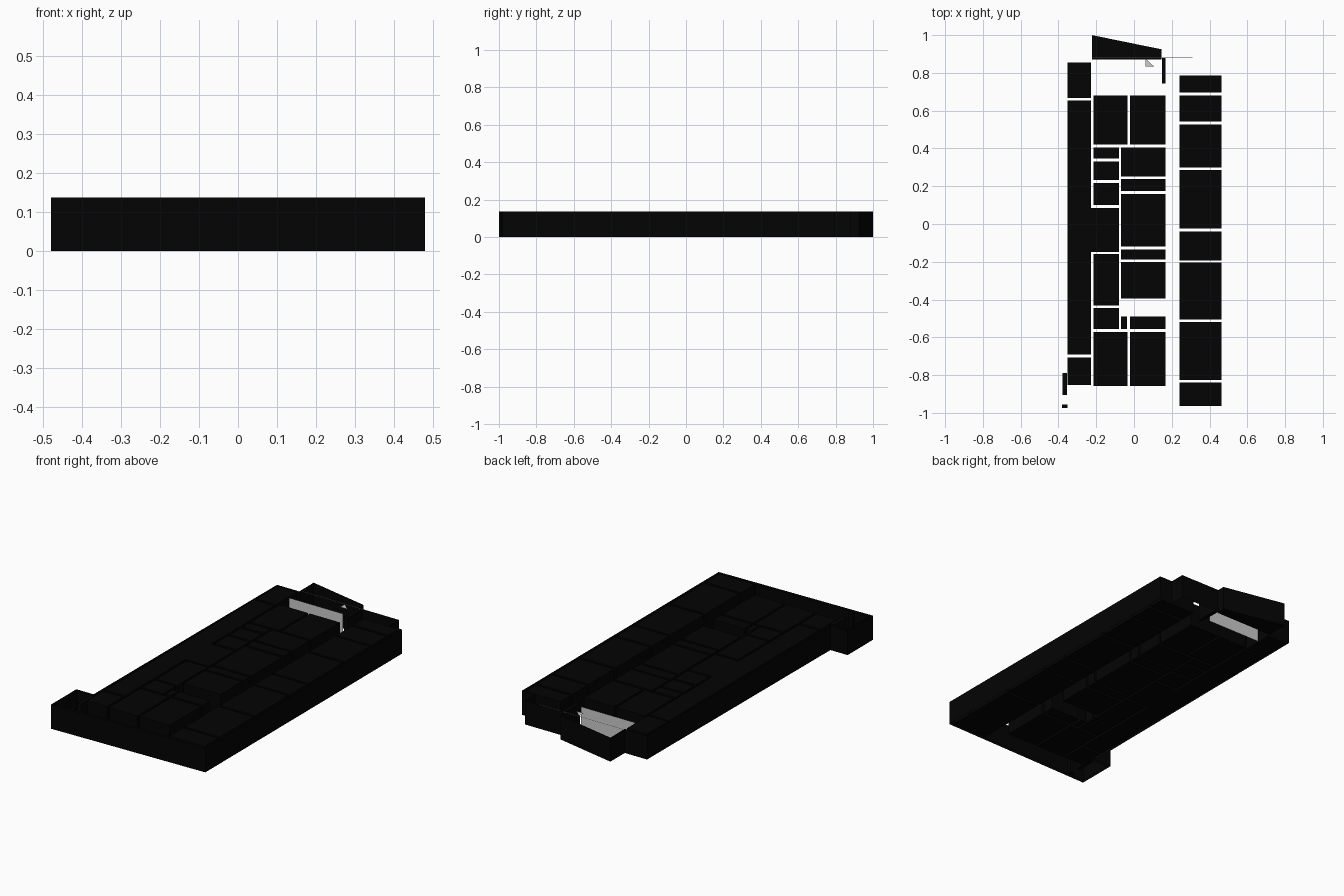
import bpy

if "Cube" in bpy.data.objects:
    bpy.data.objects.remove(bpy.data.objects["Cube"])

H = 0.137  # wall height

black = bpy.data.materials.new("black_plaster")
black.diffuse_color = (0.001, 0.001, 0.001, 1)
black.use_nodes = True
black.node_tree.nodes["Principled BSDF"].inputs["Base Color"].default_value = black.diffuse_color


def make(name, verts, faces, mat=black):
    me = bpy.data.meshes.new(name)
    me.from_pydata(verts, [], faces)
    me.update()
    ob = bpy.data.objects.new(name, me)
    bpy.context.collection.objects.link(ob)
    if mat:
        me.materials.append(mat)
    return ob


def walls(name, pts, closed=False, z0=0.0, z1=H, mat=black):
    """Upright sheets along a plan polyline."""
    n = len(pts)
    verts = [(x, y, z0) for x, y in pts] + [(x, y, z1) for x, y in pts]
    faces = [(i, (i + 1) % n, n + (i + 1) % n, n + i)
             for i in range(n if closed else n - 1)]
    return make(name, verts, faces, mat)


def room(name, pts):
    """Room cell: upright walls with floor and ceiling."""
    n = len(pts)
    verts = [(x, y, 0) for x, y in pts] + [(x, y, H) for x, y in pts]
    faces = [(i, (i + 1) % n, n + (i + 1) % n, n + i) for i in range(n)]
    faces += [tuple(range(n, 2 * n)), tuple(reversed(range(n)))]
    return make(name, verts, faces)


def rect(x0, x1, y0, y1):
    return [(x0, y0), (x1, y0), (x1, y1), (x0, y1)]


def column(name, x0, x1, spans):
    for i, (y0, y1) in enumerate(spans):
        room(f"{name}_{i + 1}", rect(x0, x1, y0, y1))


# outer facade, including the rear bay and the front left porch
walls("outer_wall", [(-.48, -1), (.48, -.98), (.48, .793), (.398, .793), (.398, .88),
                     (.145, .88), (.145, .925), (-.223, 1), (-.223, .87),
                     (-.363, .87), (-.372, -.77), (-.48, -.77)], True)
# inner skin of the porch and front passage
walls("porch_inner_wall", [(-.38, -.785), (-.465, -.785), (-.465, -.98), (.24, -.967)])

# right hand row of rooms
column("right_room", .242, .462, [(-.963, -.838), (-.825, -.52), (-.506, -.205),
                                  (-.192, -.039), (-.025, .285), (.3, .528),
                                  (.542, .68), (.695, .787)])

# left hand row, with one L shaped branch reaching inward
column("left_room", -.353, -.228, [(-.853, -.708), (.668, .855)])
room("left_hall", [(-.353, -.692), (-.228, -.692), (-.228, -.147), (-.08, -.147),
                   (-.08, .085), (-.228, .085), (-.228, .655), (-.353, .655)])

# small rooms in the middle
column("service_room", -.215, -.08, [(-.557, -.445), (-.432, -.159), (.1, .218),
                                     (.232, .331), (.346, .405)])
column("middle_room", -.068, .167, [(-.395, -.202), (-.187, -.134), (-.12, .16),
                                    (.175, .238), (.251, .405)])
for x0, x1, tag in ((-.215, -.035, "left"), (-.022, .167, "right")):
    column(f"end_room_{tag}", x0, x1, [(-.857, -.572), (.42, .68)])
room("closet_small", rect(-.068, -.037, -.557, -.49))
room("closet_large", rect(-.022, .167, -.557, -.49))

# short stub walls
room("stair_stub_wall", rect(.147, .168, .745, .88))
room("porch_stub_wall", rect(-.378, -.356, -.905, -.79))
room("porch_pier", rect(-.38, -.353, -.975, -.955))

# rear bay floor
make("bay_floor", [(-.223, .872, 0), (.145, .872, 0), (.145, .925, 0), (-.223, 1, 0)],
     [(0, 1, 2, 3)])

# grey stairwell partition and the thin rail over the bay opening
walls("stair_partition", [(-.223, .776), (.12, .776)], mat=None)
make("bay_rail", [(-.223, .878, H), (.31, .878, H), (.31, .881, H), (-.223, .881, H)],
     [(0, 1, 2, 3)], None)
# small splayed corner piece beside the bay
make("bay_corner_piece", [(.06, .877, H), (.06, .835, H), (.105, .835, H)], [(0, 1, 2)], None)
